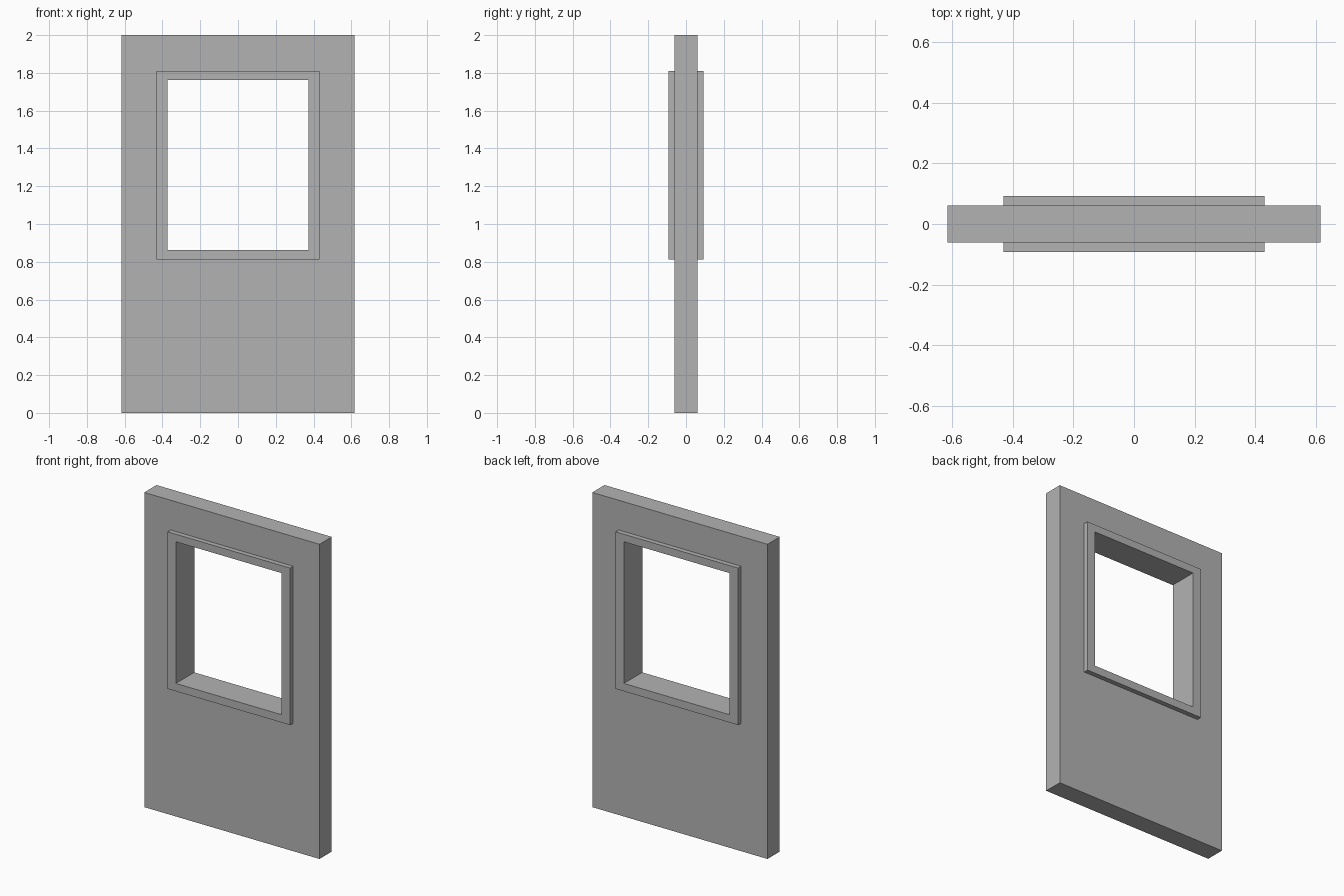
import bpy
import bmesh

# Remove the default cube
cube = bpy.data.objects.get("Cube")
if cube:
    bpy.data.objects.remove(cube, do_unlink=True)

# Single plain grey
grey = bpy.data.materials.new("plain_grey")
grey.use_nodes = True
colour = (0.45, 0.45, 0.45, 1.0)
grey.diffuse_color = colour
grey.node_tree.nodes["Principled BSDF"].inputs["Base Color"].default_value = colour


def rectangle(bm, half_width, bottom, top, y):
    corners = [(-half_width, bottom), (half_width, bottom),
               (half_width, top), (-half_width, top)]
    return [bm.verts.new((x, y, z)) for x, z in corners]


def rectangular_ring(name, outer, inner, half_depth):
    """Upright slab with a rectangular hole; outer and inner are (half width, bottom, top)."""
    bm = bmesh.new()
    out = rectangle(bm, *outer, -half_depth)
    hole = rectangle(bm, *inner, -half_depth)
    for i in range(4):
        j = (i + 1) % 4
        bm.faces.new((out[i], out[j], hole[j], hole[i]))
    result = bmesh.ops.extrude_face_region(bm, geom=bm.faces[:], use_keep_orig=True)
    moved = [v for v in result["geom"] if isinstance(v, bmesh.types.BMVert)]
    bmesh.ops.translate(bm, verts=moved, vec=(0, 2 * half_depth, 0))
    bmesh.ops.recalc_face_normals(bm, faces=bm.faces[:])
    mesh = bpy.data.meshes.new(name)
    bm.to_mesh(mesh)
    bm.free()
    mesh.materials.append(grey)
    obj = bpy.data.objects.new(name, mesh)
    bpy.context.collection.objects.link(obj)
    return obj


wall_edge = (0.616, 0.0, 2.0)
frame_edge = (0.431, 0.813, 1.811)
opening = (0.372, 0.863, 1.763)

# Wall panel, cut out to receive the frame
rectangular_ring("wall_panel", wall_edge, frame_edge, 0.0615)

# Window frame, standing proud on both sides
rectangular_ring("window_frame", frame_edge, opening, 0.092)
